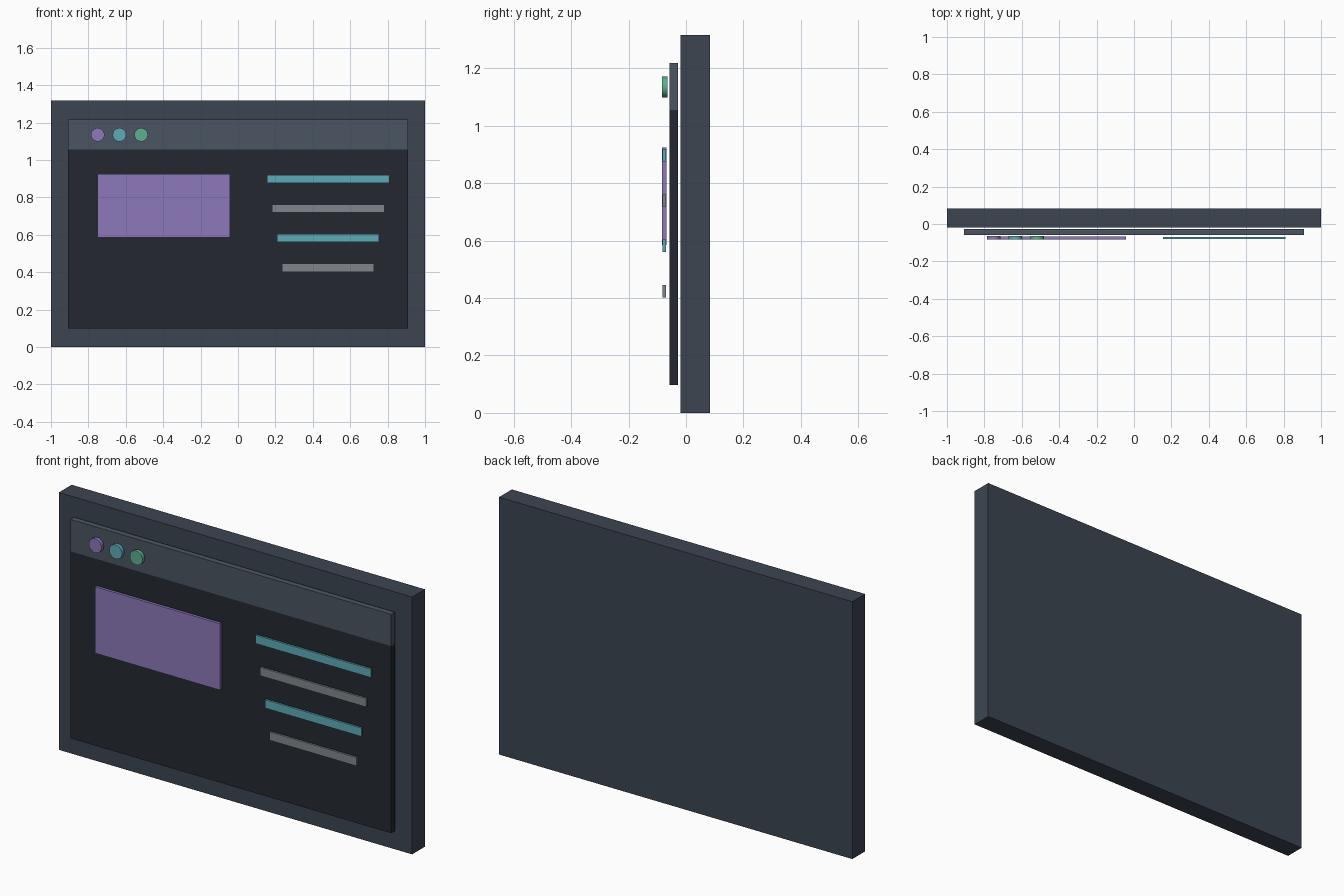
import bpy
from math import radians

if "Cube" in bpy.data.objects:
    bpy.data.objects.remove(bpy.data.objects["Cube"])


def material(name, rgb):
    m = bpy.data.materials.new(name)
    m.diffuse_color = (*[(c / 255) ** 2.2 for c in rgb], 1)
    m.use_nodes = True
    m.node_tree.nodes["Principled BSDF"].inputs["Base Color"].default_value = m.diffuse_color
    return m


SLATE = material("slate", (62, 71, 82))
DARK = material("dark", (40, 45, 51))
STEEL = material("steel", (76, 86, 98))
PURPLE = material("purple", (139, 120, 184))
TEAL = material("teal", (94, 168, 182))
GREEN = material("green", (94, 174, 142))
GREY = material("grey", (128, 132, 140))


def box(name, x, y, z, mat):
    """Box given by (min, max) ranges on each axis."""
    bpy.ops.mesh.primitive_cube_add(size=1, location=[(a + b) / 2 for a, b in (x, y, z)])
    o = bpy.context.object
    o.name = name
    o.scale = [b - a for a, b in (x, y, z)]
    bpy.ops.object.transform_apply(location=False, rotation=False, scale=True)
    o.data.materials.append(mat)


# Backing board, window body and title bar
box("backing_board", (-1, 1), (-0.02, 0.083), (0, 1.317), SLATE)
box("window_body", (-0.908, 0.908), (-0.058, -0.028), (0.098, 1.055), DARK)
box("title_bar", (-0.908, 0.908), (-0.058, -0.028), (1.055, 1.218), STEEL)

# Content block
box("content_block", (-0.75, -0.044), (-0.083, -0.068), (0.585, 0.925), PURPLE)

# Text lines, each shorter than the one above
for i in range(4):
    z = 0.898 - 0.158 * i
    half = 0.327 - 0.027 * i
    box(f"line_bar_{i + 1}", (0.482 - half, 0.482 + half), (-0.081, -0.07),
        (z - 0.0215, z + 0.0215), GREY if i % 2 else TEAL)

# Round window buttons
for i, mat in enumerate((PURPLE, TEAL, GREEN)):
    bpy.ops.mesh.primitive_cylinder_add(
        vertices=32, radius=0.036, depth=0.019,
        location=(-0.75 + 0.116 * i, -0.0745, 1.135), rotation=(radians(90), 0, 0))
    o = bpy.context.object
    o.name = f"window_button_{i + 1}"
    o.data.materials.append(mat)
    bpy.ops.object.shade_smooth_by_angle()
